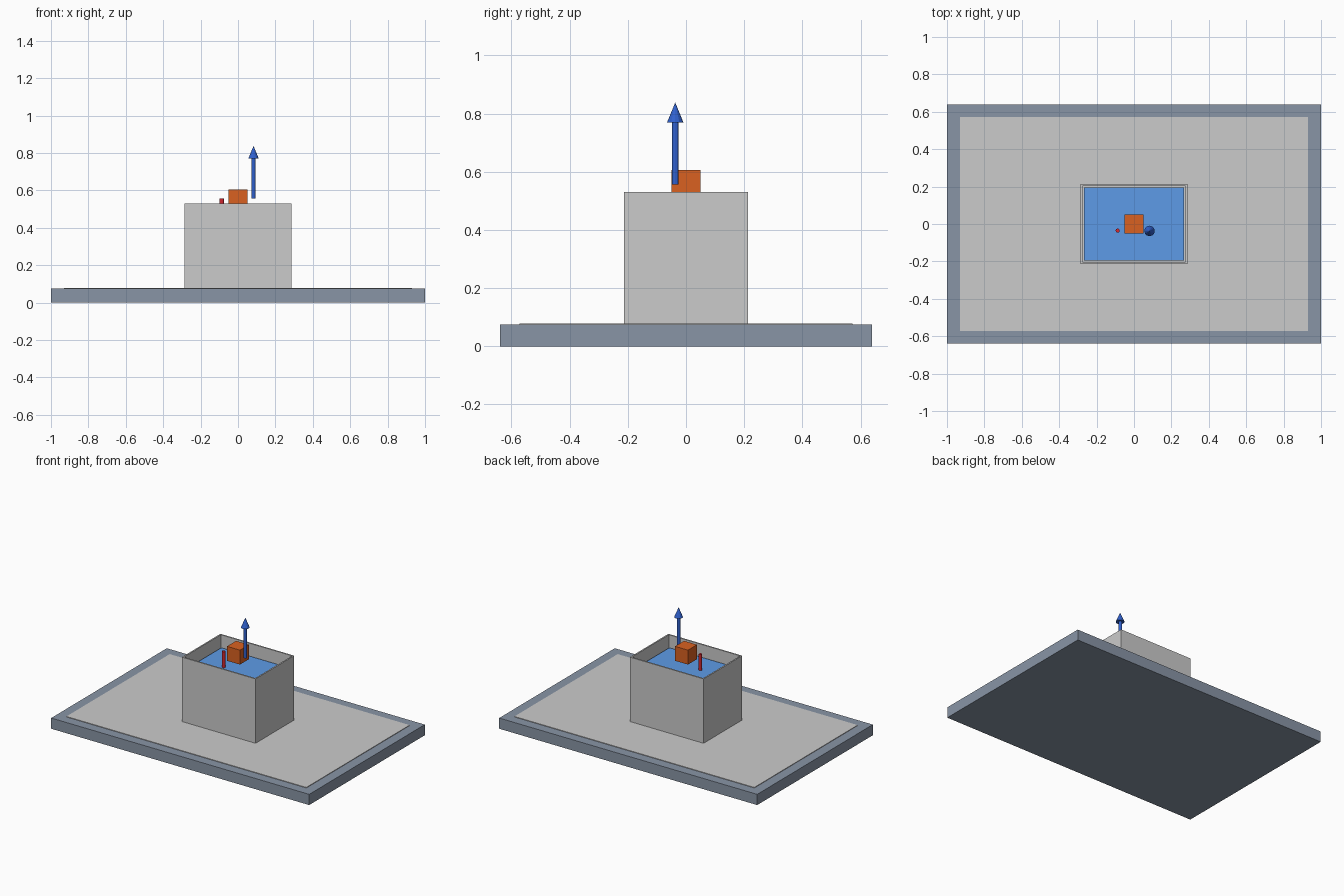
import bpy, bmesh
from mathutils import Matrix, Vector

if "Cube" in bpy.data.objects:
    bpy.data.objects.remove(bpy.data.objects["Cube"])


def material(name, rgb):
    m = bpy.data.materials.new(name)
    m.diffuse_color = (*rgb, 1)
    m.use_nodes = True
    m.node_tree.nodes["Principled BSDF"].inputs["Base Color"].default_value = m.diffuse_color
    return m


SLATE = material("slate", (0.25, 0.30, 0.38))
WATER = material("water_blue", (0.11, 0.33, 0.80))
ORANGE = material("orange", (0.70, 0.12, 0.015))
BLUE = material("arrow_blue", (0.03, 0.12, 0.62))
RED = material("arrow_red", (0.65, 0.02, 0.03))


def finish(bm, name, mat=None):
    bmesh.ops.recalc_face_normals(bm, faces=bm.faces)
    mesh = bpy.data.meshes.new(name)
    bm.to_mesh(mesh)
    bm.free()
    if mat:
        mesh.materials.append(mat)
    obj = bpy.data.objects.new(name, mesh)
    bpy.context.collection.objects.link(obj)
    return obj


def box_bm(hx, hy, z0, z1):
    bm = bmesh.new()
    mat = Matrix.Translation((0, 0, (z0 + z1) / 2)) @ Matrix.Diagonal((2 * hx, 2 * hy, z1 - z0, 1))
    bmesh.ops.create_cube(bm, size=1, matrix=mat)
    return bm


def cone(name, x, y, z0, z1, r0, r1, mat, sides=12):
    bm = bmesh.new()
    bmesh.ops.create_cone(bm, cap_ends=True, segments=sides, radius1=r0, radius2=r1,
                          depth=z1 - z0, matrix=Matrix.Translation((x, y, (z0 + z1) / 2)))
    return finish(bm, name, mat)


# Base slab and thin raised panel
finish(box_bm(1.0, 0.64, 0, 0.075), "base_slab", SLATE)
finish(box_bm(0.93, 0.572, 0.07, 0.079), "base_panel")

# Open tank: inset the top face, then push it down to the floor
bm = box_bm(0.286, 0.214, 0.075, 0.53)
bm.normal_update()
top = max(bm.faces, key=lambda f: f.calc_center_median().z)
bmesh.ops.inset_individual(bm, faces=[top], thickness=0.014)
hole = bmesh.ops.extrude_discrete_faces(bm, faces=[top])["faces"][0]
bmesh.ops.translate(bm, verts=hole.verts, vec=Vector((0, 0, -0.435)))
finish(bm, "tank")

# Water body and the block above it
finish(box_bm(0.266, 0.195, 0.095, 0.445), "water", WATER)
finish(box_bm(0.05, 0.05, 0.505, 0.606), "block", ORANGE)

# Upward arrow
cone("up_arrow_shaft", 0.083, -0.037, 0.557, 0.772, 0.011, 0.011, BLUE)
cone("up_arrow_head", 0.083, -0.037, 0.77, 0.838, 0.028, 0, BLUE)

# Downward arrow, its head under the water
cone("down_arrow_shaft", -0.087, -0.035, 0.345, 0.557, 0.011, 0.011, RED)
cone("down_arrow_head", -0.087, -0.035, 0.28, 0.347, 0, 0.028, RED)
